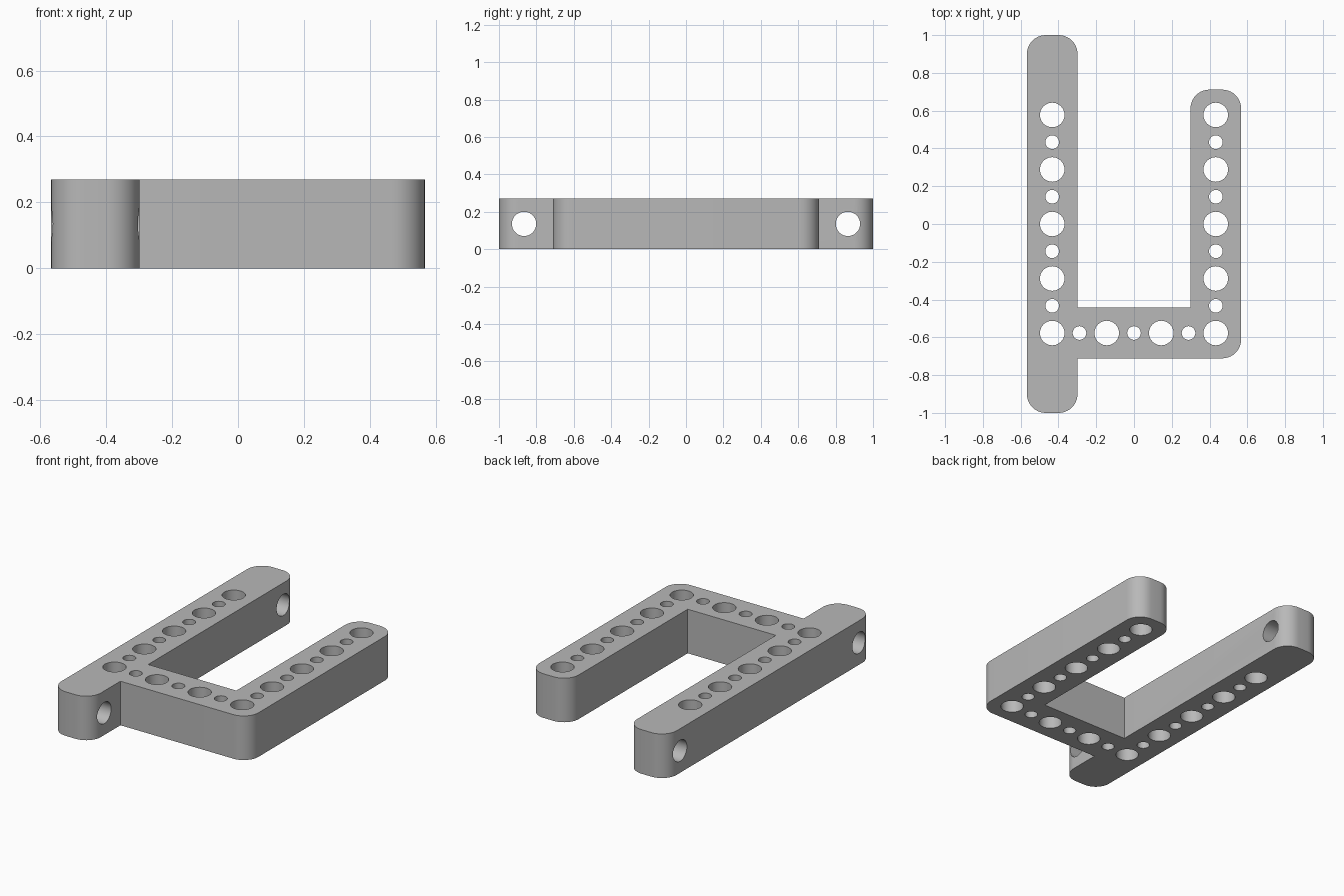
import bpy, bmesh, math
from mathutils import Matrix, Vector

if "Cube" in bpy.data.objects:
    bpy.data.objects.remove(bpy.data.objects["Cube"], do_unlink=True)

PITCH = 0.1443           # spacing of the hole grid
HEIGHT = 0.27
HALF = 0.134             # half width of each beam
RADIUS = 0.1             # outer corner rounding
BIG, SMALL = 0.065, 0.036
BEAM = 3 * PITCH         # beam centre distance from the middle
ROW = 4 * PITCH          # end hole distance along y

grey = bpy.data.materials.new("light_grey")
grey.use_nodes = True
colour = (0.48, 0.48, 0.48, 1)
grey.diffuse_color = colour
grey.node_tree.nodes["Principled BSDF"].inputs["Base Color"].default_value = colour


def finish(bm, name):
    bmesh.ops.recalc_face_normals(bm, faces=bm.faces)
    mesh = bpy.data.meshes.new(name)
    bm.to_mesh(mesh)
    bm.free()
    mesh.materials.append(grey)
    obj = bpy.data.objects.new(name, mesh)
    bpy.context.collection.objects.link(obj)
    return obj


def rounded(corners, steps=10):
    """Replace each corner flagged as round by an arc."""
    points = []
    for i, (x, y, is_round) in enumerate(corners):
        p = Vector((x, y))
        if not is_round:
            points.append(p)
            continue
        a = (Vector(corners[i - 1][:2]) - p).normalized() * RADIUS
        b = (Vector(corners[(i + 1) % len(corners)][:2]) - p).normalized() * RADIUS
        for k in range(steps + 1):
            t = k / steps * math.pi / 2
            points.append(p + a * (1 - math.sin(t)) + b * (1 - math.cos(t)))
    return points


# Frame: long left beam, cross beam and shorter right beam as one outline
out, inn, end = BEAM + HALF, BEAM - HALF, ROW + HALF
outline = rounded([
    (-out, -1, True), (-inn, -1, True), (-inn, -end, False),
    (out, -end, True), (out, end, True), (inn, end, True),
    (inn, -ROW + HALF, False), (-inn, -ROW + HALF, False),
    (-inn, 1, True), (-out, 1, True)])
bm = bmesh.new()
base = bm.faces.new([bm.verts.new((p.x, p.y, 0)) for p in outline])
top = bmesh.ops.extrude_face_region(bm, geom=[base])["geom"]
bmesh.ops.translate(bm, vec=(0, 0, HEIGHT),
                    verts=[g for g in top if isinstance(g, bmesh.types.BMVert)])
frame = finish(bm, "beam_frame")

# Hole cutters: alternating large and small holes along all three beams
bm = bmesh.new()


def cylinder(radius, depth, matrix):
    bmesh.ops.create_cone(bm, cap_ends=True, segments=40, radius1=radius,
                          radius2=radius, depth=depth, matrix=matrix)


spots = [(side * 3, j) for side in (-1, 1) for j in range(-4, 5)]
spots += [(i, -4) for i in range(-2, 3)]
for i, j in spots:
    large = (i + j) % 2 == 1
    cylinder(BIG if large else SMALL, 1,
             Matrix.Translation((i * PITCH, j * PITCH, HEIGHT / 2)))

# Sideways holes through both ends of the long beam
for side in (-1, 1):
    cylinder(BIG, 0.5, Matrix.Translation((-BEAM, side * 6 * PITCH, HEIGHT / 2))
             @ Matrix.Rotation(math.pi / 2, 4, "Y"))
cutter = finish(bm, "hole_cutter")
cutter.hide_render = True

# Cut the holes and shade
bpy.ops.object.select_all(action="DESELECT")
bpy.context.view_layer.objects.active = frame
frame.select_set(True)
cut = frame.modifiers.new("holes", "BOOLEAN")
cut.operation = "DIFFERENCE"
cut.solver = "EXACT"
cut.object = cutter
bpy.ops.object.modifier_apply(modifier=cut.name)
bpy.data.objects.remove(cutter, do_unlink=True)
bpy.ops.object.shade_smooth_by_angle(angle=math.radians(30))
